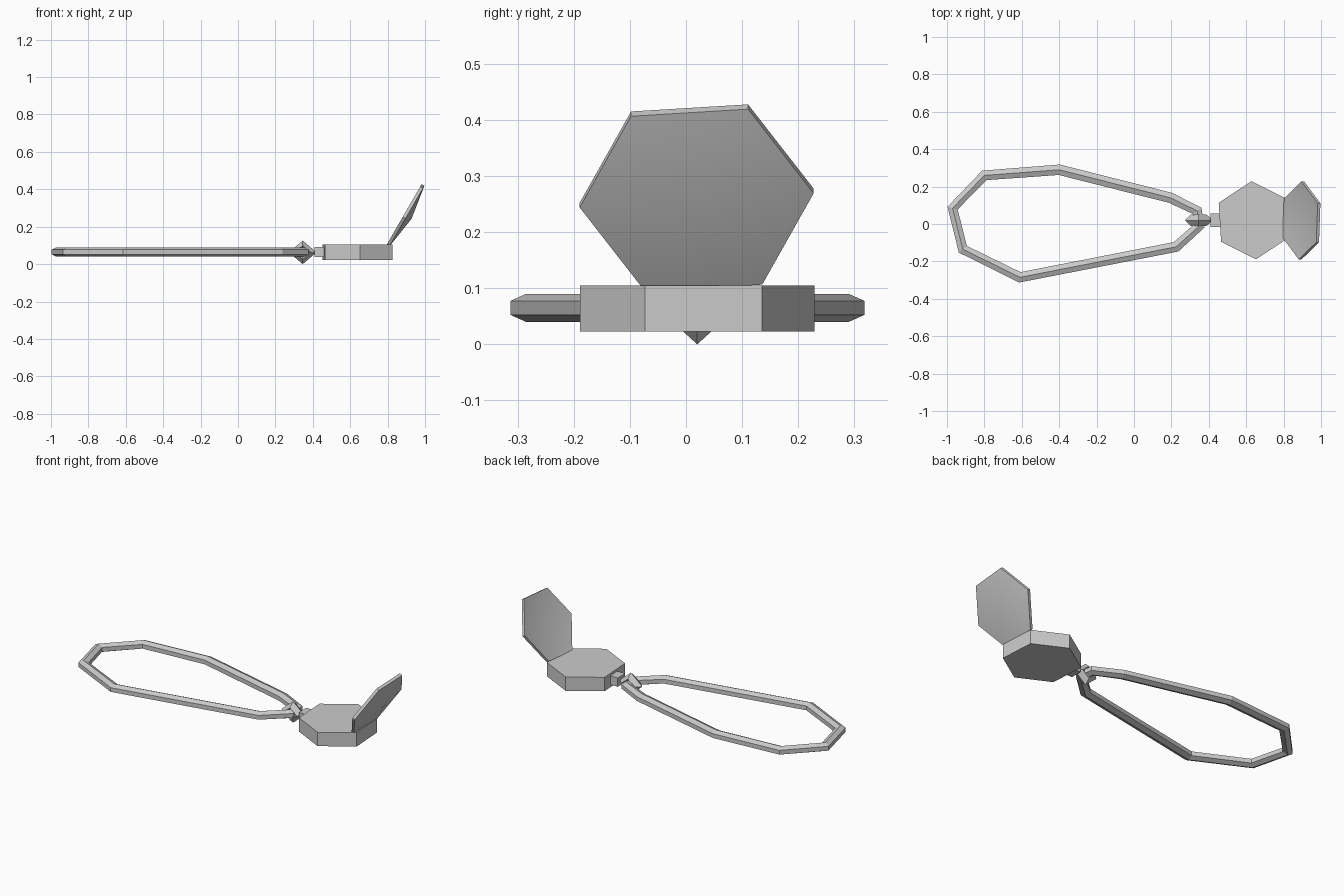
import bpy, bmesh
from math import sin, cos, pi, radians
from mathutils import Vector, Matrix

if "Cube" in bpy.data.objects:
    bpy.data.objects.remove(bpy.data.objects["Cube"])


def finish(name, bm):
    bmesh.ops.recalc_face_normals(bm, faces=bm.faces)
    mesh = bpy.data.meshes.new(name)
    bm.to_mesh(mesh)
    bm.free()
    ob = bpy.data.objects.new(name, mesh)
    bpy.context.collection.objects.link(ob)
    return ob


def bridge(bm, a, b):
    n = len(a)
    for i in range(n):
        bm.faces.new((a[i], a[(i + 1) % n], b[(i + 1) % n], b[i]))


def hexagon(radius, start):
    return [(radius * cos(radians(start + 60 * i)),
             radius * sin(radians(start + 60 * i))) for i in range(6)]


# Neck loop: a closed path swept with a six-sided section
path = [(-0.97, 0.085), (-0.80, 0.26), (-0.40, 0.29), (0.195, 0.14), (0.338, 0.07),
        (0.35, -0.01), (0.225, -0.122), (-0.61, -0.285), (-0.915, -0.135)]
section = [(0.028, 0.0125), (0, 0.025), (-0.028, 0.0125),
           (-0.028, -0.0125), (0, -0.025), (0.028, -0.0125)]
bm = bmesh.new()
rings = []
for i, p in enumerate(path):
    p = Vector(p)
    before = (p - Vector(path[i - 1])).normalized()
    after = (Vector(path[(i + 1) % len(path)]) - p).normalized()
    t = (before + after).normalized()
    out = Vector((-t.y, t.x))
    rings.append([bm.verts.new((p.x + out.x * w, p.y + out.y * w, 0.065 + h))
                  for w, h in section])
for i in range(len(rings)):
    bridge(bm, rings[i - 1], rings[i])
finish("neck_loop", bm)

# Jump ring: diamond link standing upright
bpy.ops.mesh.primitive_torus_add(major_segments=4, minor_segments=4,
                                 major_radius=0.036, minor_radius=0.027)
link = bpy.context.object
link.name = "jump_ring"
link.data.transform(Matrix.Translation((0.346, 0.02, 0.063)) @
                    Matrix.Diagonal((1.18, 1.1, 1, 1)) @ Matrix.Rotation(pi / 2, 4, 'X'))

# Stem joining ring to case
bpy.ops.mesh.primitive_cube_add(size=1)
stem = bpy.context.object
stem.name = "stem"
stem.data.transform(Matrix.Translation((0.437, 0.02, 0.065)) @
                    Matrix.Diagonal((0.058, 0.07, 0.052, 1)))

# Case: hexagonal prism
bm = bmesh.new()
low, high = [[bm.verts.new((0.64 + x, 0.02 + y, z)) for x, y in hexagon(0.209, 33.5)]
             for z in (0.023, 0.105)]
bridge(bm, low, high)
bm.faces.new(low)
bm.faces.new(high)
finish("case", bm)

# Lid: thin dished hexagon opened 60 degrees
centre = Vector((0.888, 0.019, 0.265))
across = Vector((0, 1, 0))
up = Vector((0.5, 0, 0.866))
outward = Vector((0.866, 0, -0.5))
bm = bmesh.new()
rims = []
for depth, bulge in ((0, 0.028), (0.017, 0.046)):
    rim = [bm.verts.new(centre + across * u + up * v + outward * depth)
           for u, v in hexagon(0.209, 4)]
    apex = bm.verts.new(centre + outward * bulge)
    for i in range(6):
        bm.faces.new((rim[i], rim[(i + 1) % 6], apex))
    rims.append(rim)
bridge(bm, *rims)
lid = finish("lid", bm)
bpy.ops.object.select_all(action='DESELECT')
lid.select_set(True)
bpy.context.view_layer.objects.active = lid
bpy.ops.object.shade_smooth_by_angle(angle=radians(40))
